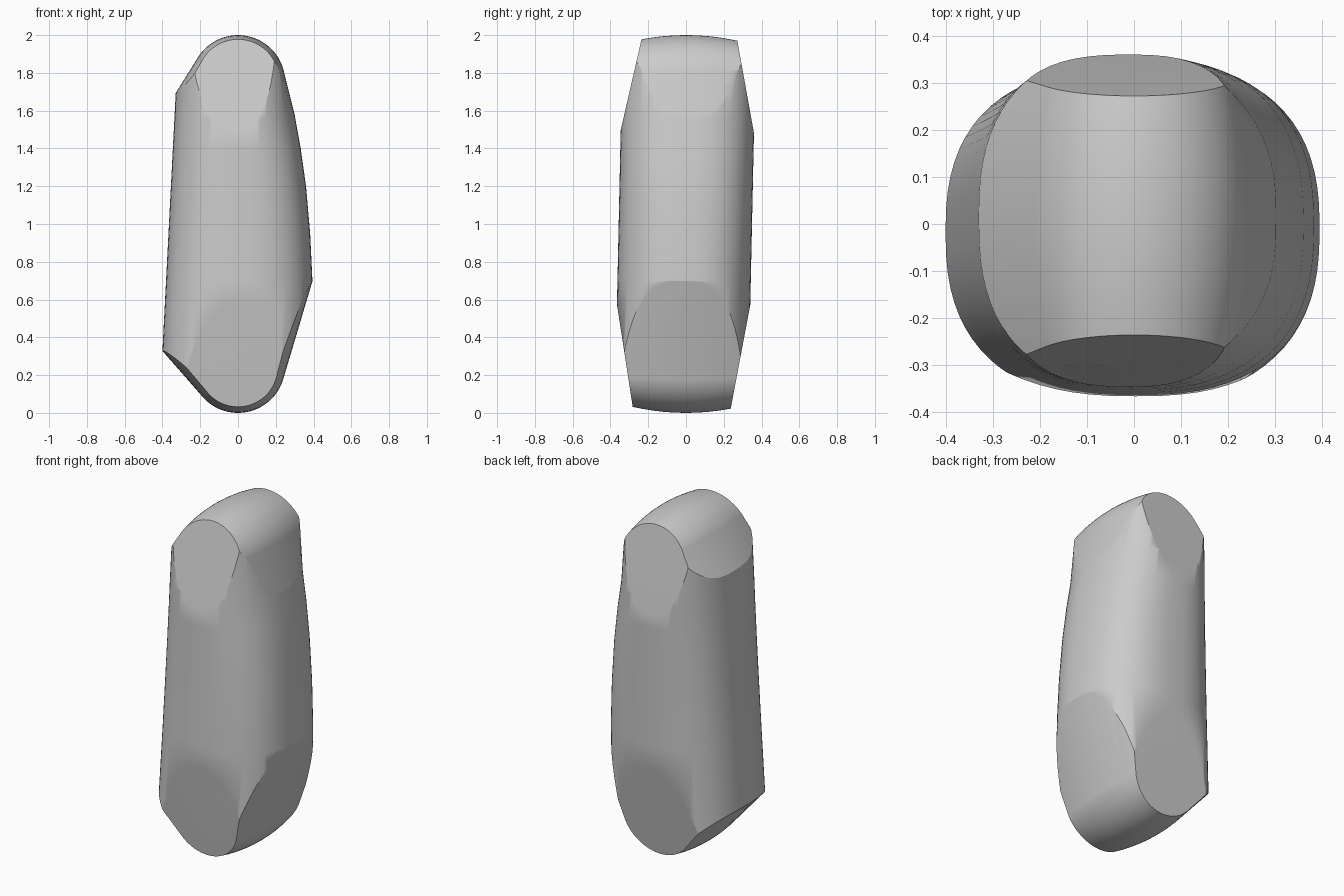
import bpy
import bmesh
from math import sin, cos, pi, radians, copysign
from mathutils import Vector

if "Cube" in bpy.data.objects:
    bpy.data.objects.remove(bpy.data.objects["Cube"])

stone = bpy.data.materials.new("stone grey")
stone.use_nodes = True
GREY = (0.6, 0.6, 0.6, 1)
stone.diffuse_color = GREY
stone.node_tree.nodes["Principled BSDF"].inputs["Base Color"].default_value = GREY


def loft(bm, rings):
    """Join closed rings of points into a capped solid."""
    loops = [[bm.verts.new(p) for p in ring] for ring in rings]
    n = len(loops[0])
    for a, b in zip(loops, loops[1:]):
        for i in range(n):
            j = (i + 1) % n
            bm.faces.new((a[i], a[j], b[j], b[i]))
    bm.faces.new(loops[0])
    bm.faces.new(loops[-1])
    bmesh.ops.recalc_face_normals(bm, faces=bm.faces)


def finish(bm, name):
    mesh = bpy.data.meshes.new(name)
    bm.to_mesh(mesh)
    bm.free()
    mesh.materials.append(stone)
    ob = bpy.data.objects.new(name, mesh)
    bpy.context.collection.objects.link(ob)
    return ob


def rounded_ring(z, x_max):
    """Superellipse cross-section of the leaning body."""
    x_min = -0.417 + 0.0515 * z
    cx, rx = (x_max + x_min) / 2, (x_max - x_min) / 2
    cy, ry = -0.025 + 0.0215 * z, 0.353
    ring = []
    for i in range(72):
        c, s = cos(2 * pi * i / 72), sin(2 * pi * i / 72)
        ring.append((cx + rx * copysign(abs(c) ** 0.8, c),
                     cy + ry * copysign(abs(s) ** 0.8, s), z))
    return ring


# Body: rounded column, narrowing towards the top on its left
bm = bmesh.new()
levels = [(-0.1, 0.397), (0.7, 0.394), (0.95, 0.382), (1.2, 0.36),
          (1.4, 0.332), (1.56, 0.303), (2.1, 0.25)]
loft(bm, [rounded_ring(z, x) for z, x in levels])

# Flat tapers on the front and back, each through two (y, z) points
tapers = [((-0.345, 1.5), (-0.235, 1.98)), ((0.36, 1.48), (0.27, 1.98)),
          ((-0.365, 0.57), (-0.285, 0.05)), ((0.34, 0.57), (0.24, 0.04))]
for (y1, z1), (y2, z2) in tapers:
    normal = Vector((0, z2 - z1, y1 - y2))
    if normal.y * y1 < 0:
        normal.negate()
    cut = bmesh.ops.bisect_plane(bm, geom=bm.verts[:] + bm.edges[:] + bm.faces[:],
                                 plane_co=(0, y1, z1), plane_no=normal, clear_outer=True)
    edges = [e for e in cut["geom_cut"] if isinstance(e, bmesh.types.BMEdge)]
    bmesh.ops.holes_fill(bm, edges=edges)
bmesh.ops.recalc_face_normals(bm, faces=bm.faces)
body = finish(bm, "stone_body")


# Outline: round ends, angled shoulders and a curved left side
def arc(cz, start, end):
    steps = 28
    angles = [radians(start + (end - start) * i / steps) for i in range(steps + 1)]
    return [Vector((0.25 * cos(a), cz + 0.25 * sin(a))) for a in angles]


outline = [Vector(p) for p in [(0.395, 0.7), (0.384, 0.95), (0.362, 1.2),
                               (0.334, 1.4), (0.305, 1.56), (0.27, 1.7)]]
outline += arc(1.75, 16, 146)
outline += [Vector((-0.332, 1.69)), Vector((-0.402, 0.33))]
outline += arc(0.25, 218, 342)


def inset(y):
    """Outline pulled in towards the front and back, so its rim bulges."""
    amount, n, ring = 0.4 * y * y, len(outline), []
    for i, p in enumerate(outline):
        before = (p - outline[i - 1]).normalized()
        after = (outline[(i + 1) % n] - p).normalized()
        along = (before + after).normalized()
        ring.append((p.x - along.y * amount, y, p.y + along.x * amount))
    return ring


bm = bmesh.new()
loft(bm, [inset(-0.42 + 0.06 * i) for i in range(15)])
trim = finish(bm, "outline_trim")
trim.hide_render = True

# Keep only the part of the body inside the outline
bpy.context.view_layer.objects.active = body
body.select_set(True)
mod = body.modifiers.new("trim", 'BOOLEAN')
mod.operation = 'INTERSECT'
mod.solver = 'EXACT'
mod.object = trim
bpy.ops.object.modifier_apply(modifier=mod.name)
bpy.data.objects.remove(trim)

bpy.ops.object.shade_smooth_by_angle(angle=radians(28))
weighted = body.modifiers.new("even shading", 'WEIGHTED_NORMAL')
weighted.keep_sharp = True
